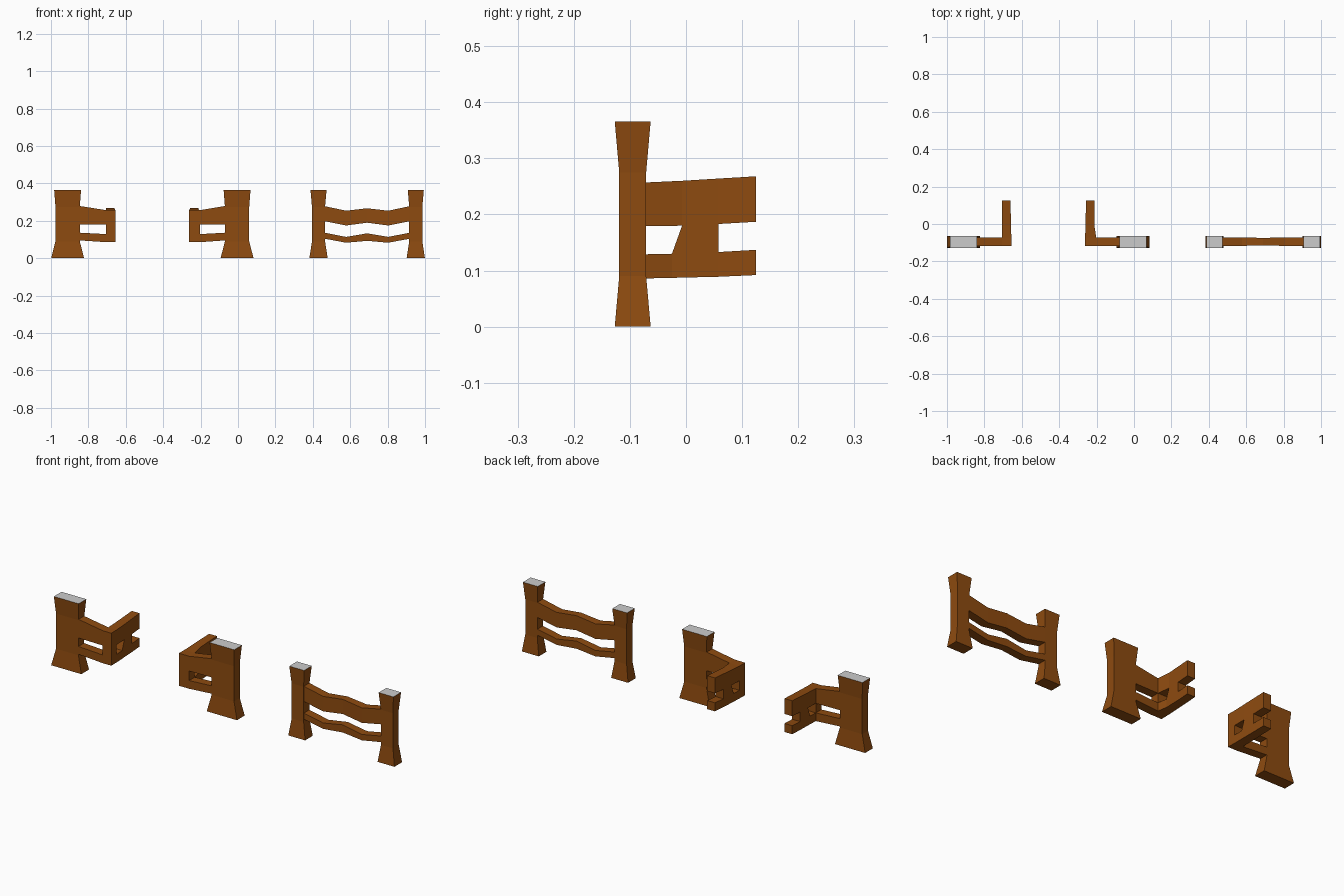
import bpy, bmesh

if "Cube" in bpy.data.objects:
    bpy.data.objects.remove(bpy.data.objects["Cube"])

wood = bpy.data.materials.new("wood")
wood.diffuse_color = (0.27, 0.07, 0.005, 1)
wood.use_nodes = True
wood.node_tree.nodes["Principled BSDF"].inputs["Base Color"].default_value = wood.diffuse_color


def finish(name, bm, mat=None):
    bmesh.ops.remove_doubles(bm, verts=bm.verts, dist=1e-5)
    bmesh.ops.dissolve_degenerate(bm, edges=bm.edges, dist=1e-5)
    bmesh.ops.recalc_face_normals(bm, faces=bm.faces)
    me = bpy.data.meshes.new(name)
    bm.to_mesh(me)
    bm.free()
    if mat:
        me.materials.append(mat)
    ob = bpy.data.objects.new(name, me)
    bpy.context.collection.objects.link(ob)
    return ob


# Flared post: x half-widths at foot, shaft and head, with a bare grey top
def post(name, cx, foot, shaft, head):
    bm = bmesh.new()
    levels = [(foot, 0.032, 0), (shaft, 0.024, 0.09), (shaft, 0.024, 0.275), (head, 0.032, 0.366)]
    rings = [[bm.verts.new((cx + sx * hx, -0.095 + sy * hy, z))
              for sx, sy in ((-1, -1), (1, -1), (1, 1), (-1, 1))] for hx, hy, z in levels]
    for lo, hi in zip(rings, rings[1:]):
        for k in range(4):
            n = (k + 1) % 4
            bm.faces.new((lo[k], lo[n], hi[n], hi[k]))
    bm.faces.new(rings[0][::-1])
    top = [v.co.copy() for v in rings[-1]]
    finish(name, bm, wood)
    cap = bmesh.new()
    f = cap.faces.new([cap.verts.new(c) for c in top])
    ob = finish(name + "_top", cap)
    if ob.data.polygons[0].normal.z < 0:
        ob.data.flip_normals()


# Rail panel: stations are (outer xy, inner xy, four z levels, y shift of the upper levels).
# Bottom and top rows are rails; the middle row is filled only in the given columns.
def rail_panel(name, stations, filled=(), fx=lambda x: x):
    bm = bmesh.new()
    grid = []
    for outer, inner, zs, shift in stations:
        grid.append([[bm.verts.new((fx(p[0]), p[1] + (shift if r > 1 else 0), z))
                      for r, z in enumerate(zs)] for p in (outer, inner)])
    cols = len(stations) - 1

    def solid(i, r):
        return 0 <= i < cols and 0 <= r < 3 and (r != 1 or i in filled)

    for i in range(cols):
        a, b = grid[i], grid[i + 1]
        for r in range(3):
            if not solid(i, r):
                continue
            for s in (0, 1):
                bm.faces.new((a[s][r], b[s][r], b[s][r + 1], a[s][r + 1]))
            for nb, q in ((r - 1, r), (r + 1, r + 1)):
                if not solid(i, nb):
                    bm.faces.new((a[0][q], b[0][q], b[1][q], a[1][q]))
            for ni, g in ((i - 1, a), (i + 1, b)):
                if not solid(ni, r):
                    bm.faces.new((g[0][r], g[1][r], g[1][r + 1], g[0][r + 1]))
    return finish(name, bm, wood)


F, B = -0.118, -0.072   # rail front and back


# Corner piece: rails leave the post, turn the corner and run backward
def corner(name, inner_x, fx):
    zc = (0.086, 0.129, 0.179, 0.257)
    rail_panel(name, [
        ((-0.858, F), (-0.858, B), (0.096, 0.137, 0.181, 0.281), 0),
        ((inner_x, F), (inner_x, B), zc, 0),
        ((-0.655, F), (inner_x, B), zc, 0),
        ((-0.656, B), (inner_x, B), zc, 0),
        ((-0.657, -0.025), (-0.705, -0.025), (0.087, 0.130, 0.180, 0.260), 0.018),
        ((-0.659, 0.058), (-0.705, 0.058), (0.089, 0.133, 0.183, 0.264), 0),
        ((-0.661, 0.125), (-0.706, 0.125), (0.092, 0.137, 0.187, 0.268), 0),
    ], (1, 2, 4), fx)


corner("left_corner_rails", -0.705, lambda x: x)
corner("middle_corner_rails", -0.715, lambda x: -0.917 - x)
post("left_post", -0.911, 0.088, 0.065, 0.072)
post("middle_post", -0.005, 0.088, 0.065, 0.072)

# Straight fence with two wavy rails
end = (0.106, 0.138, 0.200, 0.280)
dip = (0.083, 0.114, 0.175, 0.254)
mid = (0.093, 0.133, 0.190, 0.267)
rail_panel("fence_rails", [((x, F + d), (x, B - d / 2), zs, 0) for x, d, zs in (
    (0.455, 0, end), (0.578, 0.001, dip), (0.69, 0.004, mid),
    (0.803, 0.001, dip), (0.927, 0, end))])
post("fence_post_left", 0.4305, 0.049, 0.035, 0.043)
post("fence_post_right", 0.9505, 0.049, 0.035, 0.043)
